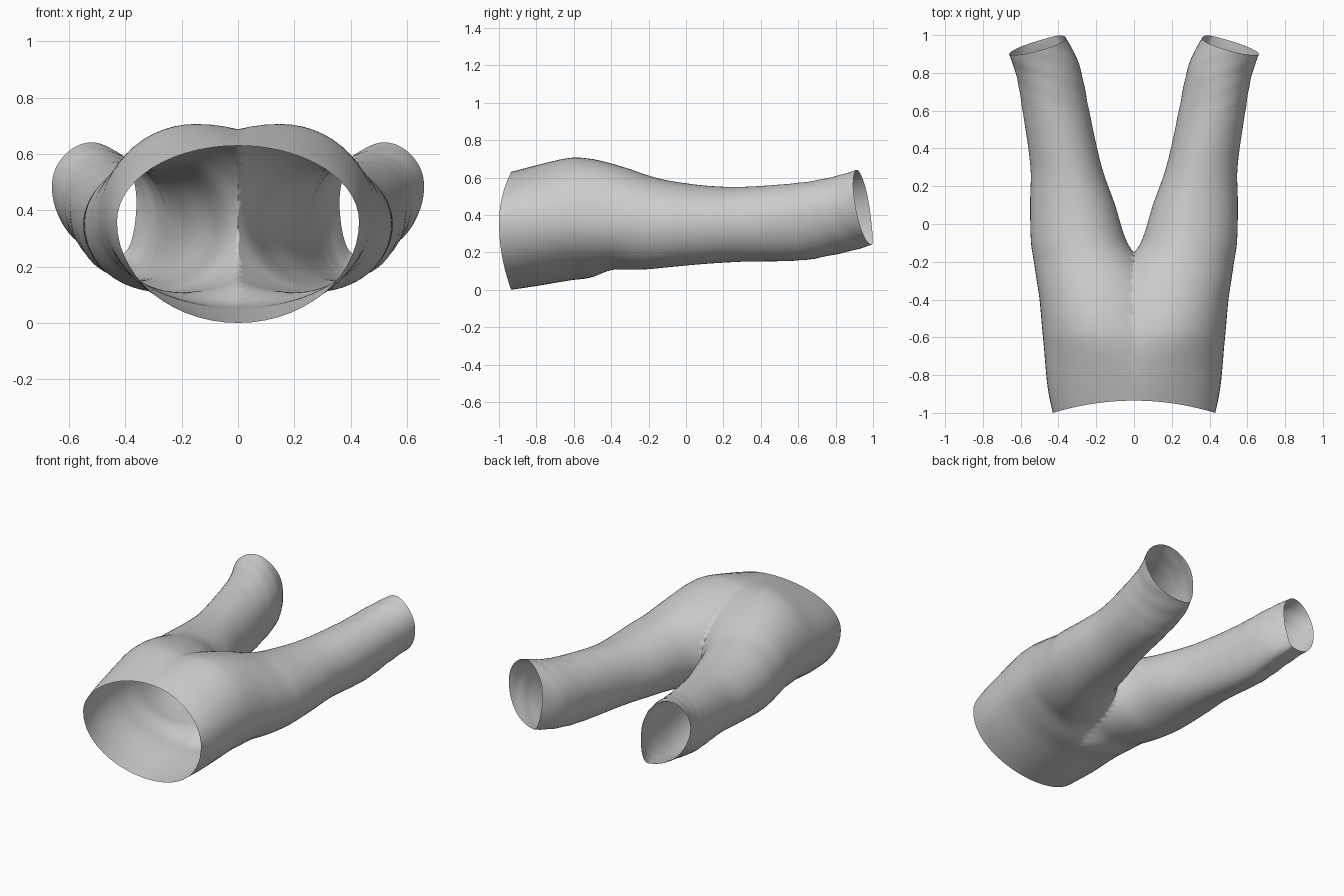
import bpy, bmesh, math

if "Cube" in bpy.data.objects:
    bpy.data.objects.remove(bpy.data.objects["Cube"])

# Stations along one half: y, x inner, x outer, x of top, x of bottom, z top, z bottom, z inner, z outer
STATIONS = [
    (-.935, -.43, .43, .00, .00, .63, .00, .36, .36),
    (-.80, -.40, .46, .06, .00, .665, .02, .36, .36),
    (-.62, -.30, .48, .14, .00, .705, .05, .38, .37),
    (-.51, -.24, .49, .17, .04, .70, .065, .38, .365),
    (-.40, -.19, .50, .19, .17, .675, .105, .38, .36),
    (-.30, -.12, .515, .20, .24, .645, .107, .37, .36),
    (-.20, -.04, .53, .23, .28, .61, .11, .36, .35),
    (-.10, .035, .545, .27, .31, .585, .12, .35, .35),
    (.10, .10, .55, .31, .33, .557, .138, .34, .35),
    (.30, .17, .548, .35, .34, .55, .15, .34, .36),
    (.60, .24, .59, .43, .38, .572, .158, .37, .40),
    (.80, .29, .62, .47, .39, .605, .20, .40, .44),
    (.945, .36, .66, .52, .42, .64, .24, .43, .48),
]
SIDES, STEPS = 56, 6


def slope(i, k):
    a, b = STATIONS[max(i - 1, 0)], STATIONS[min(i + 1, len(STATIONS) - 1)]
    return (b[k] - a[k]) / (b[0] - a[0])


def sample(i, t):
    """Smooth (Hermite) interpolation between station i and i + 1."""
    a, b = STATIONS[i], STATIONS[i + 1]
    h = b[0] - a[0]
    out = [a[0] + h * t]
    for k in range(1, 9):
        out.append((2*t**3 - 3*t*t + 1) * a[k] + (t**3 - 2*t*t + t) * h * slope(i, k)
                   + (3*t*t - 2*t**3) * b[k] + (t**3 - t*t) * h * slope(i + 1, k))
    return out


def ramp(v):
    v = min(max(v, 0), 1)
    return v * v * (3 - 2 * v)


def ring(st):
    """Cross-section made of four quarter ellipses, with slanted openings."""
    y, xi, xo, xt, xb, zt, zb, zi, zo = st
    pts = []
    for j in range(SIDES):
        a = 2 * math.pi * j / SIDES
        c, s = math.cos(a), math.sin(a)
        xm, ze = (xt, zt) if s >= 0 else (xb, zb)
        xe, zm = (xo, zo) if c >= 0 else (xi, zi)
        # soft cloth wrinkles on the lower legs
        f = 1 + .014 * ramp((y - .4) / .25) * math.sin(3 * a + 24 * y) * math.sin(31 * y + 2 * a)
        x = xm + (xe - xm) * abs(c) * f
        z = zm + (ze - zm) * abs(s) * f
        waist = 1 - ramp((y + .935) / .3)
        hem = ramp((y - .5) / .445)
        yy = y - waist * .065 * (x / .43) ** 2 - hem * (.25 * (x - .5) + .14 * (z - .45))
        pts.append((x, yy, z))
    return pts


# One leg and half of the hips as an open tube
rings = [ring(sample(i, t / STEPS)) for i in range(len(STATIONS) - 1) for t in range(STEPS)]
rings.append(ring(STATIONS[-1]))
bm = bmesh.new()
rows = [[bm.verts.new(p) for p in r] for r in rings]
for r0, r1 in zip(rows, rows[1:]):
    for j in range(SIDES):
        k = (j + 1) % SIDES
        bm.faces.new((r0[j], r1[j], r1[k], r0[k]))
bmesh.ops.recalc_face_normals(bm, faces=bm.faces)

# Cut on the centre plane so both halves join at the crotch
bmesh.ops.bisect_plane(bm, geom=bm.verts[:] + bm.edges[:] + bm.faces[:], dist=1e-5,
                       plane_co=(0, 0, 0), plane_no=(1, 0, 0), clear_inner=True)
mesh = bpy.data.meshes.new("trousers")
bm.to_mesh(mesh)
bm.free()
mesh.polygons.foreach_set("use_smooth", [True] * len(mesh.polygons))
trousers = bpy.data.objects.new("trousers", mesh)
bpy.context.collection.objects.link(trousers)

# Mirror to the other leg
mirror = trousers.modifiers.new("mirror", 'MIRROR')
mirror.use_axis = (True, False, False)
mirror.use_clip = True
mirror.merge_threshold = .002
